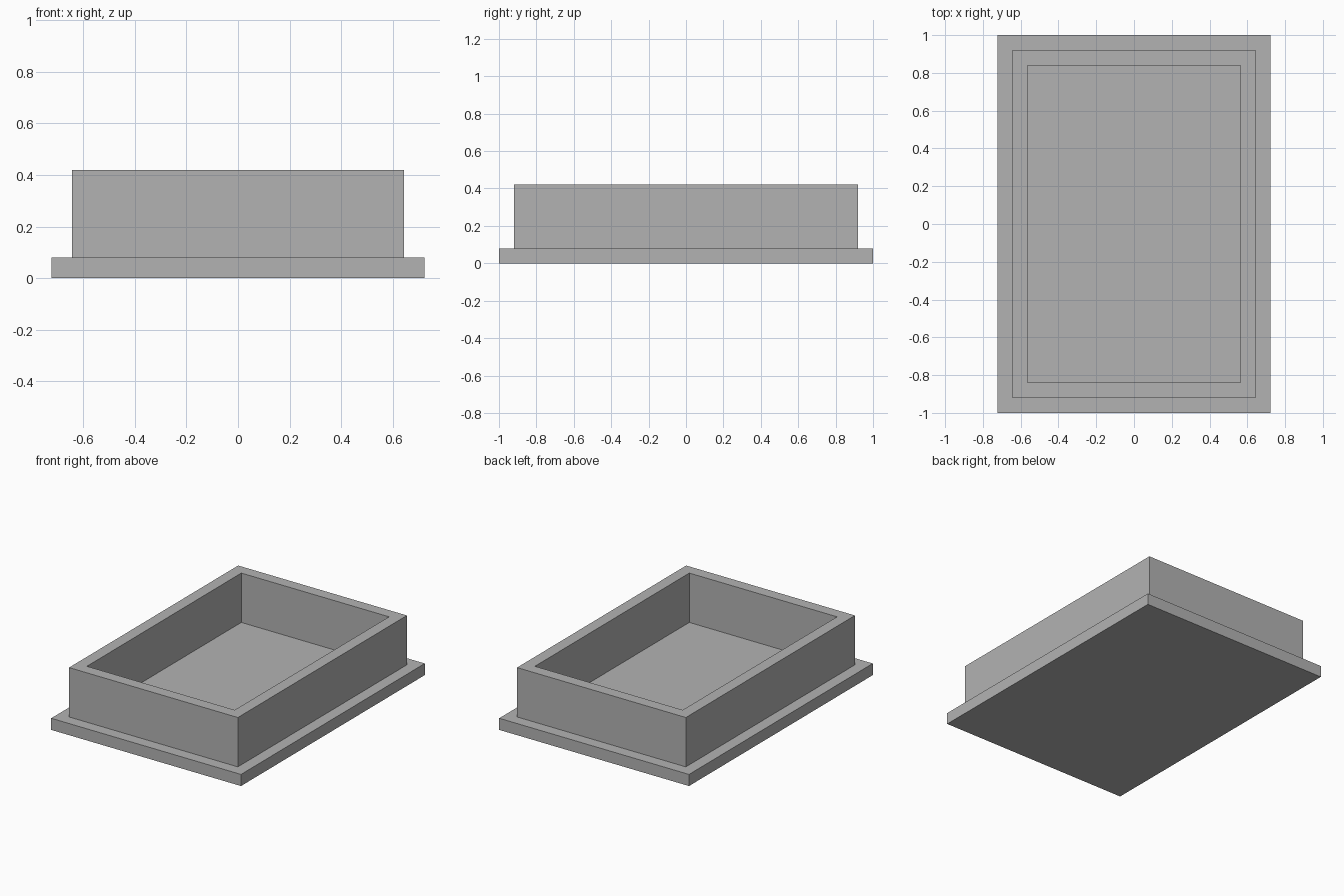
import bpy, bmesh

if "Cube" in bpy.data.objects:
    bpy.data.objects.remove(bpy.data.objects["Cube"])

W, L = 0.723, 1.0      # half width and half length of the base
STEP = 0.08            # base thickness, ledge width and wall thickness
TOP = 0.42             # rim height

grey = bpy.data.materials.new("plain grey")
grey.diffuse_color = (0.45, 0.45, 0.45, 1)
grey.use_nodes = True
grey.node_tree.nodes["Principled BSDF"].inputs["Base Color"].default_value = grey.diffuse_color

bm = bmesh.new()


def ring(inset, z):
    """Rectangle of vertices, inset from the base outline."""
    x, y = W - inset, L - inset
    return [bm.verts.new((sx * x, sy * y, z))
            for sx, sy in ((-1, -1), (1, -1), (1, 1), (-1, 1))]


# Profile from the underside, over the ledge and rim, down to the tray floor
profile = [(0, 0), (0, STEP), (STEP, STEP), (STEP, TOP),
           (2 * STEP, TOP), (2 * STEP, STEP)]
rings = [ring(*p) for p in profile]
for low, high in zip(rings, rings[1:]):
    for i in range(4):
        j = (i + 1) % 4
        bm.faces.new((low[i], low[j], high[j], high[i]))

# Underside and tray floor
bm.faces.new(rings[0][::-1])
bm.faces.new(rings[-1])

mesh = bpy.data.meshes.new("flanged_tray")
bm.to_mesh(mesh)
bm.free()
mesh.materials.append(grey)
tray = bpy.data.objects.new("flanged_tray", mesh)
bpy.context.collection.objects.link(tray)
